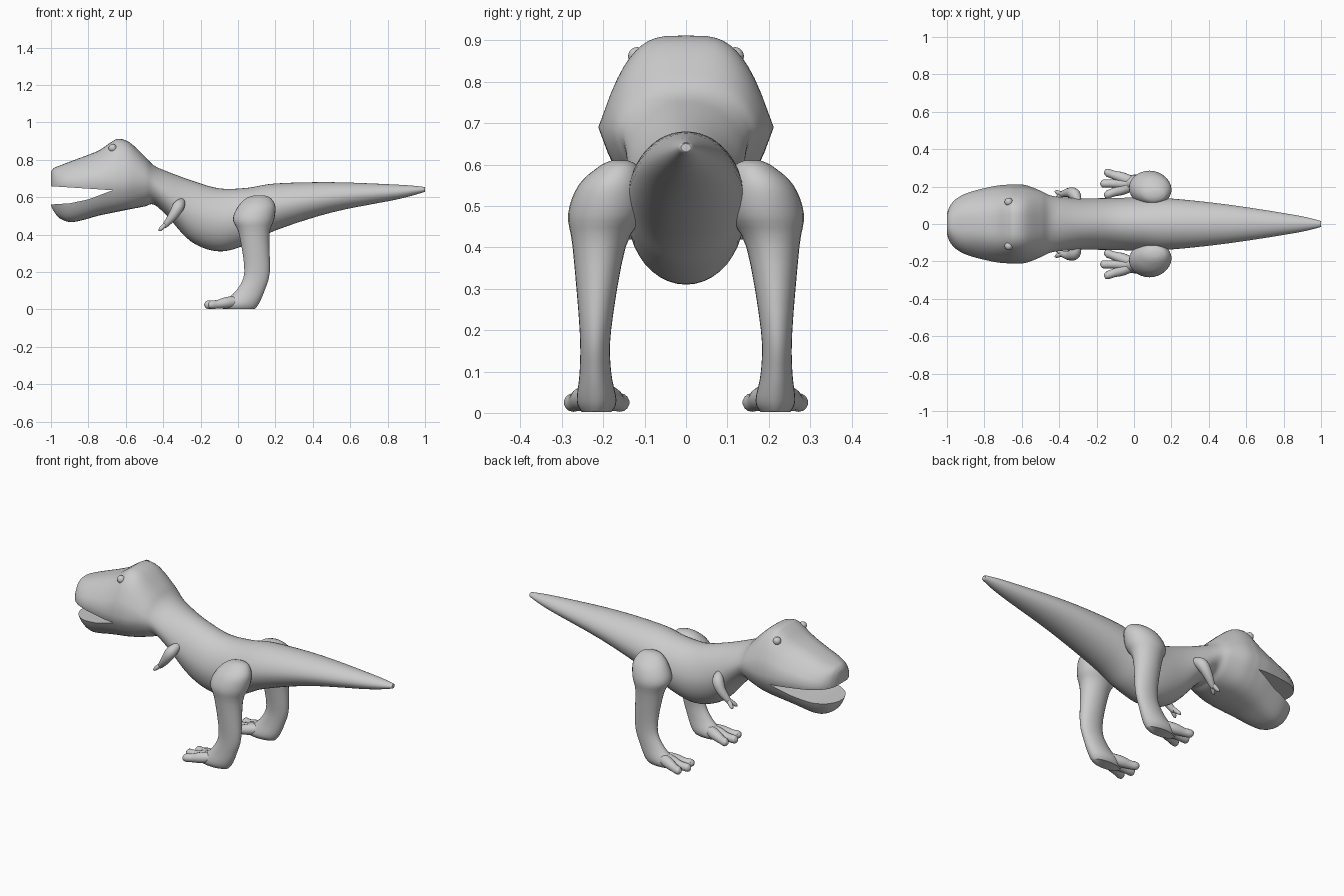
import bpy, bmesh, math
from mathutils import Vector

if "Cube" in bpy.data.objects:
    bpy.data.objects.remove(bpy.data.objects["Cube"])


def smooth_rows(rows, steps):
    """Catmull-Rom interpolation between rows of numbers."""
    out = []
    for i in range(len(rows) - 1):
        quad = rows[max(i - 1, 0)], rows[i], rows[i + 1], rows[min(i + 2, len(rows) - 1)]
        for s in range(steps):
            t = s / steps
            out.append([b + 0.5 * t * (c - a + t * (2 * a - 5 * b + 4 * c - d + t * (3 * (b - c) + d - a)))
                        for a, b, c, d in zip(*quad)])
    out.append(list(rows[-1]))
    return out


def activate(ob):
    bpy.ops.object.select_all(action='DESELECT')
    ob.select_set(True)
    bpy.context.view_layer.objects.active = ob


def finish(name, bm, mirror=False):
    me = bpy.data.meshes.new(name)
    bm.to_mesh(me)
    bm.free()
    ob = bpy.data.objects.new(name, me)
    bpy.context.collection.objects.link(ob)
    activate(ob)
    bpy.ops.object.shade_smooth_by_angle(angle=math.radians(50))
    if mirror:
        ob.modifiers.new("Mirror", 'MIRROR').use_axis = (False, True, False)
    return ob


def loft(name, rings, mirror=False):
    """Skin a closed, capped surface over rings of points."""
    bm = bmesh.new()
    vr = [[bm.verts.new(p) for p in ring] for ring in rings]
    for a, b in zip(vr, vr[1:]):
        for j in range(len(a)):
            bm.faces.new((a[j - 1], a[j], b[j], b[j - 1]))
    bm.faces.new(vr[0])
    bm.faces.new(vr[-1])
    bmesh.ops.recalc_face_normals(bm, faces=bm.faces)
    return finish(name, bm, mirror)


def circle(n):
    return [(math.cos(2 * math.pi * i / n), math.sin(2 * math.pi * i / n)) for i in range(n)]


def power(v, e):
    return math.copysign(abs(v) ** e, v) if abs(v) > 1e-6 else 0.0


def tube(name, path):
    """Round limb along points (x, y, z, radius)."""
    rows = smooth_rows(path, 4)
    rings = []
    for i, r in enumerate(rows):
        d = Vector(rows[min(i + 1, len(rows) - 1)][:3]) - Vector(rows[max(i - 1, 0)][:3])
        u = d.cross(Vector((0, 1, 0))).normalized()
        v = d.cross(u).normalized()
        rings.append([Vector(r[:3]) + r[3] * (u * c + v * s) for c, s in circle(14)])
    return loft(name, rings, True)


def body_ring(x, top, bot, w):
    """Round section on the trunk, boxier and narrower on top in the head."""
    t = min(max((-.4 - x) / .2, 0), 1)
    head = t * t * (3 - 2 * t)
    e = 1 - .47 * head + max(-.64 - x, 0) * .6
    taper_top = .06 + .31 * head - max(-.85 - x, 0) * 1.2
    mid = (top + bot) / 2 * (1 - head) + (.69 - max(-.8 - x, 0) * .1) * head
    pts = []
    for c, s in circle(40):
        c, s = power(c, e), power(s, e)
        k = 1 - taper_top * s if s > 0 else 1 + .28 * head * s
        pts.append((x, w * c * k, mid + s * (top - mid if s > 0 else mid - bot)))
    return pts


# Head, torso and tail: x, top, bottom, half width
body_rows = [
    (-1, .735, .555, .055), (-.985, .755, .525, .095), (-.95, .77, .485, .135),
    (-.88, .797, .467, .17), (-.75, .847, .5, .202), (-.68, .893, .515, .21),
    (-.64, .912, .523, .212), (-.58, .893, .535, .208), (-.5, .82, .55, .178),
    (-.45, .77, .56, .154), (-.38, .738, .5, .143), (-.25, .69, .362, .137),
    (-.1, .647, .31, .14), (.05, .65, .348, .14), (.2, .673, .422, .136),
    (.5, .68, .518, .104), (.85, .667, .588, .05), (.985, .656, .624, .02),
    (1, .65, .632, .01),
]
body = loft("body", [body_ring(*r) for r in smooth_rows(body_rows, 5)])

# Open mouth cut as a wedge
profile = [(-1.1, .665), (-.67, .637), (-.8, .588), (-.9, .567), (-1.1, .555)]
cutter = loft("mouth_cutter", [[(x, y, z) for x, z in profile] for y in (-.4, .4)])
cutter.hide_render = True
activate(body)
cut = body.modifiers.new("Mouth", 'BOOLEAN')
cut.operation, cut.object, cut.solver = 'DIFFERENCE', cutter, 'EXACT'
bpy.ops.object.modifier_apply(modifier=cut.name)
bpy.data.objects.remove(cutter)
activate(body)
bpy.ops.object.shade_smooth_by_angle(angle=math.radians(50))

# Legs as stacked horizontal rings: z, centre x, half x, centre y, half y
leg_rows = [
    (.61, .115, .025, .16, .02), (.595, .11, .065, .163, .048),
    (.55, .1, .1, .18, .08), (.48, .083, .11, .193, .092),
    (.4, .087, .081, .21, .064), (.2, .102, .068, .219, .038),
    (.1, .066, .076, .219, .038), (.03, .011, .1, .216, .048),
    (.002, .005, .085, .216, .036),
]
loft("leg", [[(x + rx * c, y + ry * s, z) for c, s in circle(28)]
             for z, x, rx, y, ry in smooth_rows(leg_rows, 4)], True)

# Three toes fanned out on each foot
for i in (-1, 0, 1):
    tip = -.175 + .02 * abs(i)
    y = .216 + .058 * i
    tube(f"toe_{i + 2}", [(.01, .216, .045, .03), (-.06, .216 + .03 * i, .036, .03),
                          (-.11, .216 + .047 * i, .027, .023), (tip + .012, y, .025, .022),
                          (tip, y, .025, .014), (tip - .006, y, .025, .003)])

# Small arms with two fingers
tube("arm", [(-.295, .1, .585, .012), (-.315, .155, .555, .031),
             (-.345, .168, .505, .026), (-.39, .158, .448, .014), (-.397, .157, .441, .004)])
for i, y in enumerate((.172, .135)):
    tube(f"finger_{i + 1}", [(-.375, .16, .465, .01), (-.4, (y + .16) / 2, .443, .012),
                             (-.416, y, .427, .009), (-.423, y, .42, .002)])

# Eyes under the brow
bm = bmesh.new()
bmesh.ops.create_uvsphere(bm, u_segments=20, v_segments=12, radius=.022)
bmesh.ops.translate(bm, verts=bm.verts, vec=(-.67, .118, .862))
finish("eye", bm, True)
